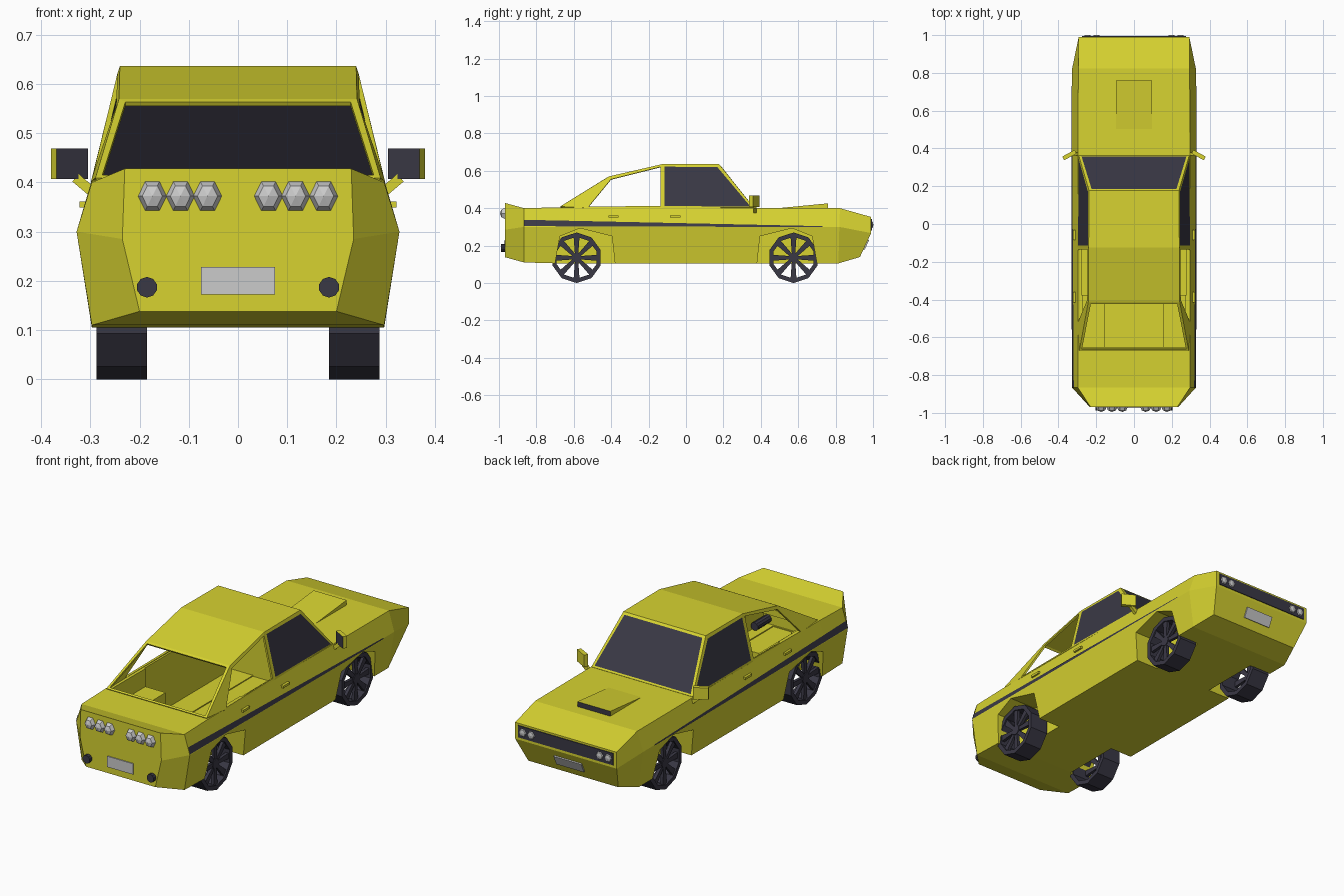
import bpy, bmesh, math
from mathutils import Euler, Matrix, Vector

if "Cube" in bpy.data.objects:
    bpy.data.objects.remove(bpy.data.objects["Cube"])


def material(name, r, g, b):
    m = bpy.data.materials.new(name)
    m.use_nodes = True
    m.diffuse_color = (r, g, b, 1)
    m.node_tree.nodes["Principled BSDF"].inputs["Base Color"].default_value = (r, g, b, 1)
    return m


YELLOW = material("yellow_paint", 0.68, 0.65, 0.03)
DARK = material("dark_trim", 0.042, 0.04, 0.06)
SILVER = material("silver", 0.6, 0.6, 0.6)


def finish(name, bm, *mats, mirror=None, fix=True):
    """Turn a bmesh into an object, optionally mirrored on (x, y)."""
    if fix:
        bmesh.ops.recalc_face_normals(bm, faces=bm.faces)
    me = bpy.data.meshes.new(name)
    bm.to_mesh(me)
    bm.free()
    for m in mats:
        me.materials.append(m)
    ob = bpy.data.objects.new(name, me)
    bpy.context.scene.collection.objects.link(ob)
    if mirror:
        mod = ob.modifiers.new("mirror", "MIRROR")
        mod.use_axis = (mirror[0], mirror[1], False)
        mod.use_mirror_merge = False
    return ob


def add_box(bm, centre, size, rot=(0, 0, 0)):
    m = Matrix.Translation(centre) @ Euler(rot).to_matrix().to_4x4() @ Matrix.Diagonal((*size, 1))
    return bmesh.ops.create_cube(bm, size=1, matrix=m)["verts"]


def box(name, centre, size, mat, rot=(0, 0, 0), mirror=None):
    bm = bmesh.new()
    add_box(bm, centre, size, rot)
    return finish(name, bm, mat, mirror=mirror)


def prism(bm, outline, x0, x1):
    """Extrude a (y, z) outline from x0 to x1."""
    f = bm.faces.new([bm.verts.new((x0, y, z)) for y, z in outline])
    ext = bmesh.ops.extrude_face_region(bm, geom=[f])["geom"]
    bmesh.ops.translate(bm, vec=(x1 - x0, 0, 0),
                        verts=[v for v in ext if isinstance(v, bmesh.types.BMVert)])


def cut(ob, cutter):
    mod = ob.modifiers.new("cut", "BOOLEAN")
    mod.operation, mod.solver, mod.object = "DIFFERENCE", "EXACT", cutter
    bpy.context.view_layer.update()
    deps = bpy.context.evaluated_depsgraph_get()
    new = bpy.data.meshes.new_from_object(ob.evaluated_get(deps))
    ob.modifiers.clear()
    ob.data = new
    bpy.data.objects.remove(cutter)


# Lower body: half rings (bottom, ridge, belt) lofted from tail to nose
rings = [
    [(.20, -.968, .138), (.235, -.968, .285), (.23, -.968, .428)],
    [(.297, -.866, .11), (.328, -.866, .30), (.297, -.866, .40)],
    [(.297, -.69, .105), (.328, -.69, .30), (.297, -.67, .405)],
    [(.297, .815, .105), (.328, .82, .30), (.295, .823, .40)],
    [(.26, .93, .139), (.293, .99, .267), (.293, .99, .353)],
]
bm = bmesh.new()
loops = []
for r in rings:
    full = r + [(-x, y, z) for x, y, z in reversed(r)]
    loops.append([bm.verts.new(p) for p in full])
for a, b in zip(loops, loops[1:]):
    for i in range(6):
        j = (i + 1) % 6
        bm.faces.new((a[i], a[j], b[j], b[i]))
for l in (loops[0], loops[-1]):
    bm.faces.new((l[0], l[1], l[4], l[5]))
    bm.faces.new((l[1], l[2], l[3], l[4]))
body = finish("lower_body", bm, YELLOW)

# Wheel wells
bm = bmesh.new()
prism(bm, [(.38, -.05), (.38, .105), (.396, .25), (.567, .293), (.674, .25), (.70, .105), (.70, -.05)], .17, .5)
cut(body, finish("well_cutter", bm, mirror=(True, True)))

# Hollow cabin and boot: half width, y range, z range
for w, y0, y1, z0, z1 in [
    (.155, -.65, .345, .12, .5),
    (.278, -.375, .345, .125, .5),
    (.272, -.65, -.3, .31, .5),
    (.21, -.94, -.705, .16, .375),
    (.15, -.935, -.6, .155, .37),
    (.205, -.93, -.6, .312, .372),
]:
    cut(body, box("hollow_cutter", (0, (y0 + y1) / 2, (z0 + z1) / 2), (2 * w, y1 - y0, z1 - z0), YELLOW))

# Cabin shell with inset glass and open rear windows
bm = bmesh.new()
base_f, base_m, base_q, base_r = (.29, .36, .40), (.294, -.125, .40), (.294, -.535, .40), (.288, -.67, .405)
roof_f, roof_m, roof_r = (.235, .175, .632), (.237, -.125, .632), (.239, -.41, .566)
verts = {}


def vert(p, s=1):
    key = (p[0] * s, p[1], p[2])
    if key not in verts:
        verts[key] = bm.verts.new(key)
    return verts[key]


def across(p, q):
    return bm.faces.new((vert(p), vert(q), vert(q, -1), vert(p, -1)))


across(roof_f, roof_m)
across(roof_m, roof_r)
glass, openings = [across(base_f, roof_f)], [across(roof_r, base_r)]
for s in (1, -1):
    glass.append(bm.faces.new([vert(p, s) for p in (base_f, roof_f, roof_m, base_m)]))
    openings.append(bm.faces.new([vert(p, s) for p in (base_m, roof_m, roof_r, base_q)]))
    bm.faces.new([vert(p, s) for p in (base_q, roof_r, base_r)])
bmesh.ops.recalc_face_normals(bm, faces=bm.faces)
bmesh.ops.inset_individual(bm, faces=glass + openings, thickness=.016)
for f in glass:
    f.material_index = 1
bmesh.ops.delete(bm, geom=openings, context="FACES_ONLY")
cabin = finish("cabin", bm, YELLOW, DARK)
shell = cabin.modifiers.new("shell", "SOLIDIFY")
shell.thickness, shell.offset = .01, 0

# Side stripes, tapering towards the nose
bm = bmesh.new()
stripe = [(-.866, .304), (.73, .299), (.73, .304), (-.866, .338)]
f = bm.faces.new([bm.verts.new((.3305 - (z - .30) * .31, y, z)) for y, z in stripe])
finish("side_stripe", bm, DARK, mirror=(True, False), fix=False)

# Bonnet scoop with a dark mouth
bm = bmesh.new()
prism(bm, [(.45, .396), (.76, .396), (.76, .426)], -.095, .095)
bm.normal_update()
bmesh.ops.recalc_face_normals(bm, faces=bm.faces)
for f in bm.faces:
    f.material_index = int(f.normal.y > .9)
finish("bonnet_scoop", bm, YELLOW, DARK)

# Wheels: ten-sided open tyre, hub and flared spokes
TYRE, RIM, XI, XO = .135, .112, .185, .287
for label, cy in (("rear", -.585), ("front", .575)):
    bm = bmesh.new()
    ring = []
    for i in range(10):
        a = math.tau * i / 10
        s, c = math.sin(a), -math.cos(a)
        ring.append([bm.verts.new((x, cy + r * s, TYRE + r * c))
                     for x, r in ((XI, TYRE), (XO, TYRE), (XO, RIM), (XI, RIM))])
    for i in range(10):
        a, b = ring[i], ring[(i + 1) % 10]
        for k in range(4):
            m = (k + 1) % 4
            bm.faces.new((a[k], a[m], b[m], b[k]))
    for i in range(8):
        turn = Matrix.Rotation(math.tau * i / 8, 4, "X")
        spoke = add_box(bm, (0, 0, -.06), (.016, .016, .11))
        for v in spoke:
            if v.co.z < -.06:
                v.co.y *= 2
            v.co = turn @ v.co + Vector((XO - .015, cy, TYRE))
    hub = Matrix.Translation((XO - .015, cy, TYRE)) @ Matrix.Rotation(math.pi / 2, 4, "Y")
    bmesh.ops.create_cone(bm, cap_ends=True, segments=8, radius1=.027, radius2=.027, depth=.022, matrix=hub)
    finish(label + "_wheels", bm, DARK, mirror=(True, False))


# Lamps: faceted six-sided domes
def lamps(name, xs, y, z, size):
    bm = bmesh.new()
    for x in xs:
        m = (Matrix.Translation((x, y, z)) @ Matrix.Diagonal((*size, 1))
             @ Matrix.Rotation(math.pi / 2, 4, "X") @ Matrix.Rotation(math.pi / 6, 4, "Z"))
        bmesh.ops.create_uvsphere(bm, u_segments=6, v_segments=4, radius=1, matrix=m)
    finish(name, bm, SILVER, mirror=(True, False))


lamps("tail_lamps", (.062, .117, .174), -.968, .372, (.029, .027, .034))
lamps("headlamps", (.198, .247), .99, .312, (.024, .012, .025))

# Grille and number plates
box("grille", (0, .989, .312), (.55, .01, .062), DARK)
box("rear_plate", (0, -.969, .2), (.15, .009, .056), SILVER)
box("front_plate", (0, .963, .205), (.16, .009, .056), SILVER, rot=(-.44, 0, 0))

# Exhaust pipes
bm = bmesh.new()
bmesh.ops.create_cone(bm, cap_ends=True, segments=10, radius1=.021, radius2=.021, depth=.16,
                      matrix=Matrix.Translation((.185, -.908, .187)) @ Matrix.Rotation(math.pi / 2, 4, "X"))
finish("exhaust_pipes", bm, DARK, mirror=(True, False))

# Door handles
for label, y in (("rear", -.388), ("front", -.058)):
    box(label + "_door_handles", (.314, y, .355), (.016, .055, .012), YELLOW, mirror=(True, False))

# Wing mirrors with dark rear-facing glass
bm = bmesh.new()
add_box(bm, (.342, .365, .438), (.074, .022, .062), (0, 0, -.5))
bmesh.ops.recalc_face_normals(bm, faces=bm.faces)
for f in bm.faces:
    f.material_index = int(f.normal.y < -.8)
add_box(bm, (.313, .37, .395), (.045, .016, .02), (0, -.7, 0))
finish("wing_mirrors", bm, YELLOW, DARK, mirror=(True, False))
